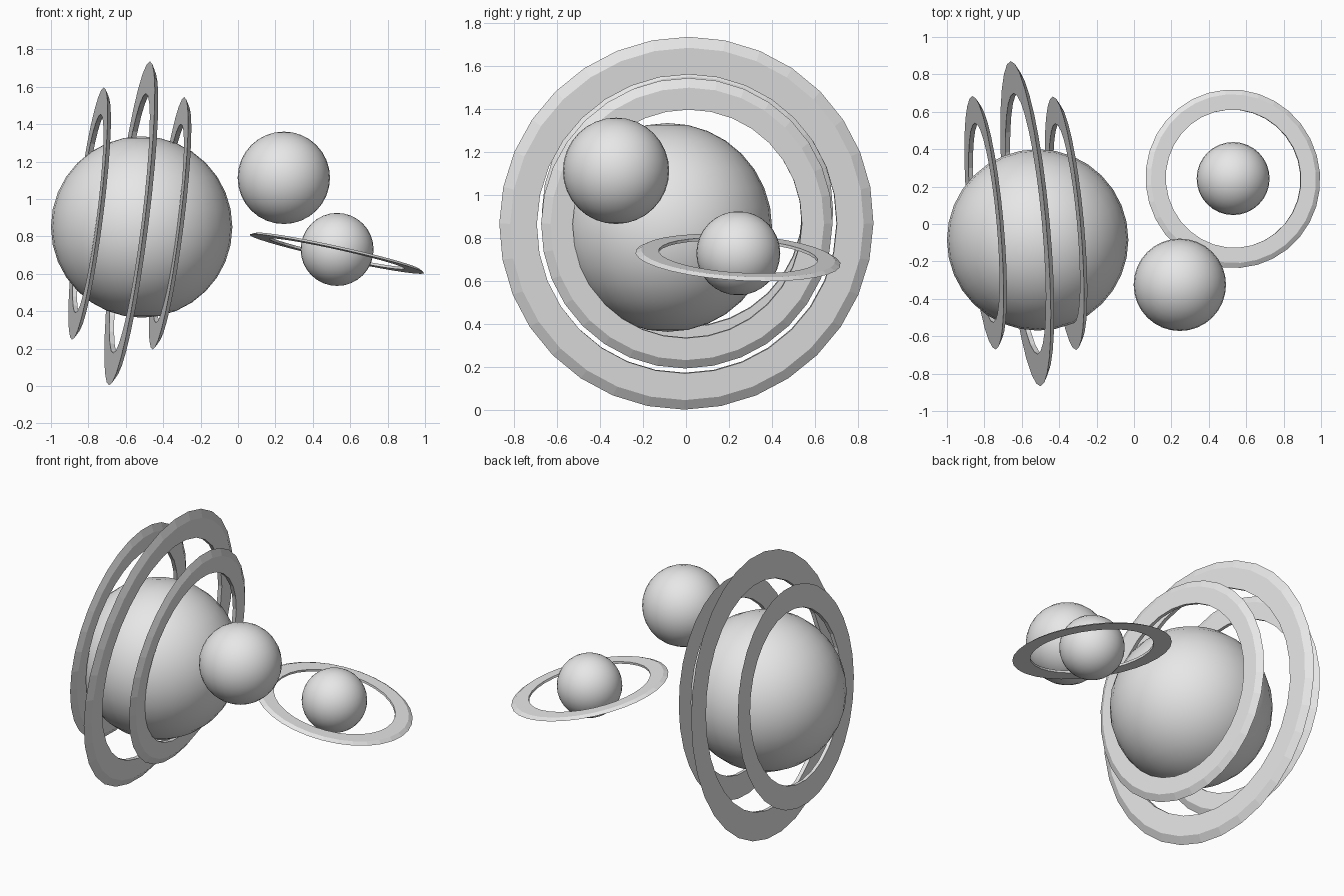
import bpy, bmesh, math
from mathutils import Vector

if "Cube" in bpy.data.objects:
    bpy.data.objects.remove(bpy.data.objects["Cube"])

grey = bpy.data.materials.new("light grey")
grey.diffuse_color = (0.8, 0.8, 0.8, 1)
grey.use_nodes = True
grey.node_tree.nodes["Principled BSDF"].inputs["Base Color"].default_value = grey.diffuse_color


def add_mesh(name, bm, location):
    mesh = bpy.data.meshes.new(name)
    bm.to_mesh(mesh)
    bm.free()
    mesh.materials.append(grey)
    obj = bpy.data.objects.new(name, mesh)
    obj.location = location
    bpy.context.collection.objects.link(obj)
    return obj


def planet(name, location, radius):
    bm = bmesh.new()
    bmesh.ops.create_uvsphere(bm, u_segments=32, v_segments=16, radius=radius)
    for f in bm.faces:
        f.smooth = True
    add_mesh(name, bm, location)


def ring(name, location, normal, outer, inner, thick, slope, sides=32):
    # flat back, narrower front face and a sloping outer rim
    h = thick / 2
    profile = [(inner, -h), (outer, -h), (outer - slope, h), (inner, h)]
    bm = bmesh.new()
    loops = []
    for i in range(sides):
        a = math.tau * i / sides
        loops.append([bm.verts.new((r * math.cos(a), r * math.sin(a), z))
                      for r, z in profile])
    for i in range(sides):
        p, q = loops[i], loops[(i + 1) % sides]
        for k in range(4):
            n = (k + 1) % 4
            bm.faces.new((p[k], q[k], q[n], p[n]))
    bmesh.ops.recalc_face_normals(bm, faces=bm.faces)
    obj = add_mesh(name, bm, location)
    obj.rotation_mode = 'QUATERNION'
    obj.rotation_quaternion = Vector(normal).to_track_quat('Z', 'Y')


# the three globes
planet("large_planet", (-0.515, -0.085, 0.85), 0.485)
planet("bare_moon", (0.245, -0.325, 1.113), 0.247)
planet("ringed_moon", (0.53, 0.243, 0.73), 0.195)

# three upright rings round the large planet
tilt = (1, 0.092, -0.127)
ring("left_ring", (-0.79, 0.008, 0.92), tilt, 0.68, 0.535, 0.024, 0.042)
ring("middle_ring", (-0.567, 0.003, 0.868), tilt, 0.873, 0.70, 0.026, 0.048)
ring("right_ring", (-0.36, 0.005, 0.868), tilt, 0.68, 0.535, 0.024, 0.042)

# nearly level ring round the small moon
ring("moon_ring", (0.53, 0.242, 0.713), (0.22, 0.063, 1), 0.478, 0.37, 0.014, 0.026)
